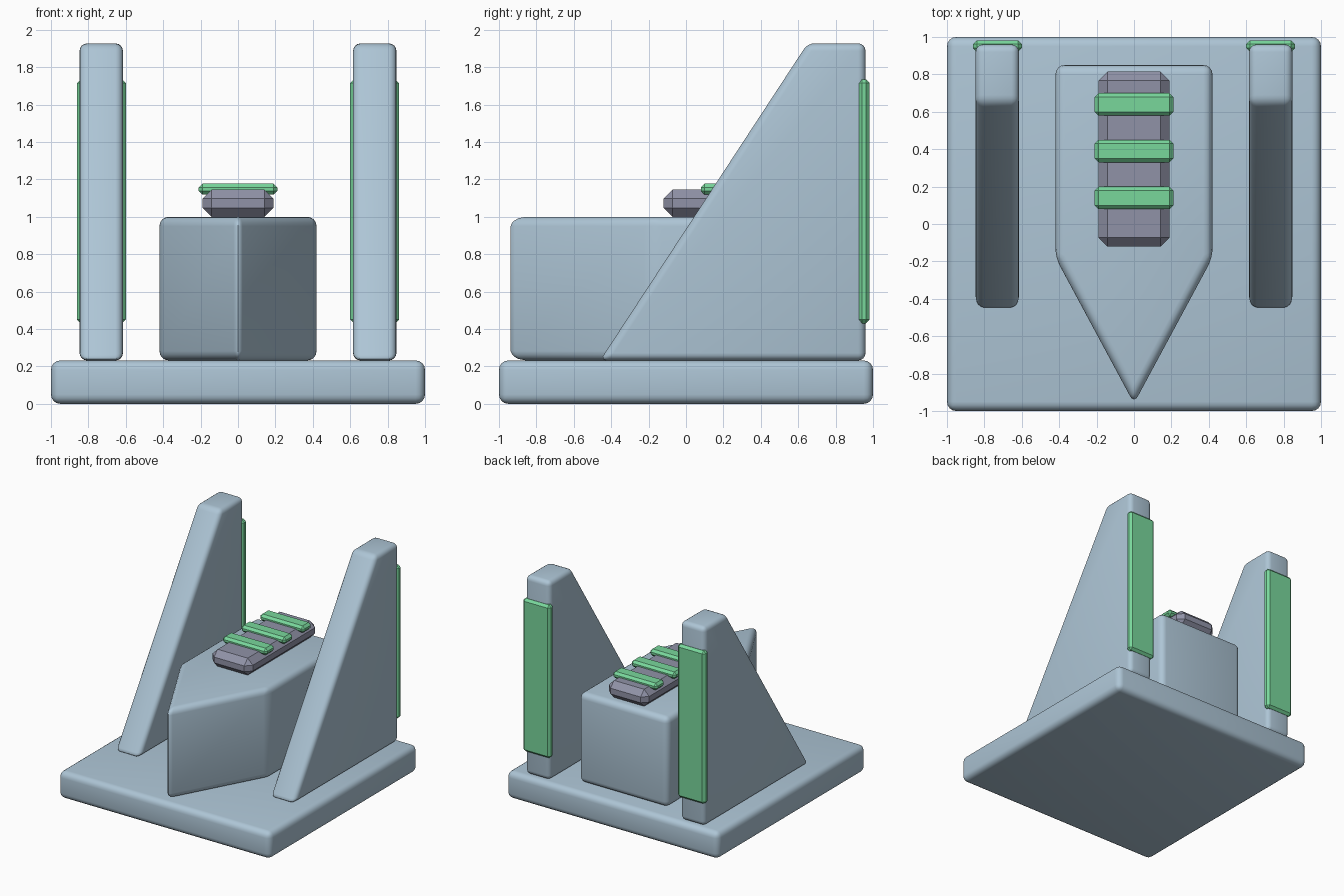
import bpy, bmesh
from mathutils import Vector

if "Cube" in bpy.data.objects:
    bpy.data.objects.remove(bpy.data.objects["Cube"])


def material(name, rgb):
    m = bpy.data.materials.new(name)
    m.diffuse_color = (*rgb, 1)
    m.use_nodes = True
    m.node_tree.nodes["Principled BSDF"].inputs["Base Color"].default_value = m.diffuse_color
    return m


BLUE = material("pale blue grey", (0.42, 0.56, 0.67))
GREY = material("violet grey", (0.28, 0.29, 0.39))
GREEN = material("mint green", (0.19, 0.68, 0.33))


def prism(name, profile, axis, lo, hi, mat, bevel, segments):
    """Extrude a 2D profile along x (profile is y,z) or z (profile is x,y), then bevel."""
    bm = bmesh.new()
    pts = [(lo, a, b) if axis == "x" else (a, b, lo) for a, b in profile]
    face = bm.faces.new([bm.verts.new(p) for p in pts])
    res = bmesh.ops.extrude_face_region(bm, geom=[face])
    step = Vector((hi - lo, 0, 0) if axis == "x" else (0, 0, hi - lo))
    bmesh.ops.translate(bm, vec=step,
                        verts=[v for v in res["geom"] if isinstance(v, bmesh.types.BMVert)])
    bmesh.ops.recalc_face_normals(bm, faces=bm.faces[:])
    bmesh.ops.bevel(bm, geom=bm.edges[:], offset=bevel, segments=segments,
                    profile=0.5, affect="EDGES", clamp_overlap=True)
    bmesh.ops.recalc_face_normals(bm, faces=bm.faces[:])
    mesh = bpy.data.meshes.new(name)
    bm.to_mesh(mesh)
    bm.free()
    mesh.materials.append(mat)
    obj = bpy.data.objects.new(name, mesh)
    bpy.context.collection.objects.link(obj)
    if segments > 1:
        bpy.ops.object.select_all(action="DESELECT")
        obj.select_set(True)
        bpy.context.view_layer.objects.active = obj
        bpy.ops.object.shade_smooth_by_angle(angle=0.7)
    return obj


def box(name, x, y, z, mat, bevel, segments=1):
    rect = [(x[0], y[0]), (x[1], y[0]), (x[1], y[1]), (x[0], y[1])]
    return prism(name, rect, "z", z[0], z[1], mat, bevel, segments)


# Square base slab
box("base", (-1, 1), (-1, 1), (0, 0.232), BLUE, 0.05, 4)

# Central body with a pointed front
body = [(0, -0.96), (0.42, -0.18), (0.42, 0.85), (-0.42, 0.85), (-0.42, -0.18)]
prism("pointed_body", body, "z", 0.232, 1.0, BLUE, 0.05, 4)

# Chamfered bar on the body with three cross strips
box("top_bar", (-0.19, 0.19), (-0.12, 0.815), (1.0, 1.145), GREY, 0.048)
for i in range(3):
    y = 0.14 + 0.25 * i
    box(f"cross_strip_{i + 1}", (-0.21, 0.21), (y - 0.06, y + 0.06),
        (1.118, 1.177), GREEN, 0.02)

# Side fins with a light plate on each back edge
fin = [(-0.46, 0.232), (0.96, 0.232), (0.96, 1.927), (0.65, 1.927)]
for side, s in (("left", -1), ("right", 1)):
    x0, x1 = sorted((s * 0.615, s * 0.847))
    prism(f"{side}_fin", fin, "x", x0, x1, BLUE, 0.04, 4)
    x0, x1 = sorted((s * 0.60, s * 0.86))
    box(f"{side}_back_plate", (x0, x1), (0.92, 0.982), (0.43, 1.735), GREEN, 0.02)
